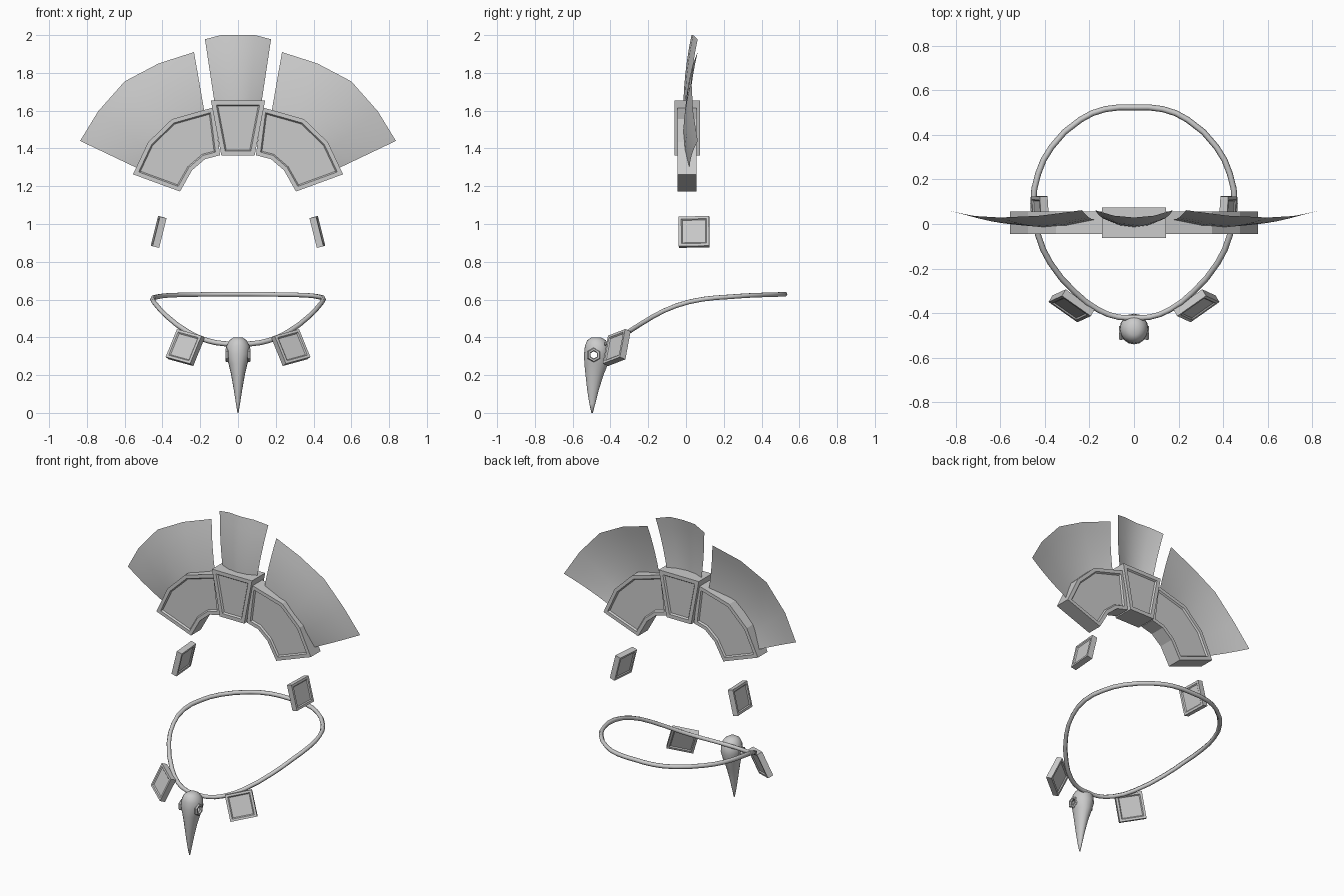
import bpy, bmesh, math
from mathutils import Vector, Matrix

if "Cube" in bpy.data.objects:
    bpy.data.objects.remove(bpy.data.objects["Cube"])


def finish(name, bm, smooth=False):
    bmesh.ops.recalc_face_normals(bm, faces=bm.faces[:])
    me = bpy.data.meshes.new(name)
    bm.to_mesh(me)
    bm.free()
    for p in me.polygons:
        p.use_smooth = smooth
    ob = bpy.data.objects.new(name, me)
    bpy.context.collection.objects.link(ob)
    return ob


def framed_plate(name, pts, d0, d1, rim, step=0.007, depth=0.010, matrix=None):
    """Prism from an XZ outline with a recessed panel on both broad faces."""
    bm = bmesh.new()
    front = [bm.verts.new((x, d0, z)) for x, z in pts]
    back = [bm.verts.new((x, d1, z)) for x, z in pts]
    caps = [bm.faces.new(front), bm.faces.new(back[::-1])]
    n = len(pts)
    for i in range(n):
        j = (i + 1) % n
        bm.faces.new((front[i], back[i], back[j], front[j]))
    bmesh.ops.recalc_face_normals(bm, faces=bm.faces[:])
    for f in caps:
        bmesh.ops.inset_individual(bm, faces=[f], thickness=rim, use_even_offset=True)
        bmesh.ops.inset_individual(bm, faces=[f], thickness=step, depth=-depth,
                                   use_even_offset=True)
    if matrix:
        bm.transform(matrix)
    return finish(name, bm)


def square_tag(name, centre, u, v):
    """Small framed square whose edges follow u and v."""
    u, v = Vector(u).normalized(), Vector(v).normalized()
    w = u.cross(v).normalized()
    v = w.cross(u)
    m = Matrix((u, w, v)).transposed().to_4x4()
    m.translation = Vector(centre)
    h = 0.081
    return framed_plate(name, [(-h, -h), (h, -h), (h, h), (-h, h)], -0.018, 0.018,
                        0.014, 0.006, 0.006, m)


def feather(name, inner, outer, rows=6):
    """Curved sheet between two XZ edges, cupped towards the front."""
    bm = bmesh.new()
    n = len(inner)
    grid = []
    for r in range(rows + 1):
        v = r / rows
        row = []
        for i in range(n):
            u = 2 * i / (n - 1) - 1
            x = inner[i][0] * (1 - v) + outer[i][0] * v
            z = inner[i][1] * (1 - v) + outer[i][1] * v
            row.append(bm.verts.new((x, -0.015 + 0.033 * u * u + 0.044 * v * v, z)))
        grid.append(row)
    for a, b in zip(grid, grid[1:]):
        for i in range(n - 1):
            bm.faces.new((a[i], a[i + 1], b[i + 1], b[i]))
    return finish(name, bm, True)


# Crown centre
framed_plate("crown_centre_plate",
             [(-0.088, 1.362), (0.088, 1.362), (0.144, 1.655), (-0.144, 1.655)],
             -0.062, 0.074, 0.024)
feather("crown_centre_fan",
        [(-0.115, 1.58), (-0.06, 1.58), (0, 1.58), (0.06, 1.58), (0.115, 1.58)],
        [(-0.175, 1.978), (-0.09, 2.0), (0, 2.0), (0.09, 2.0), (0.175, 1.978)])

# Parts that come in left and right pairs
arch = [(0.095, 1.364), (0.175, 1.343), (0.243, 1.285), (0.307, 1.172), (0.556, 1.263),
        (0.476, 1.433), (0.350, 1.555), (0.127, 1.618)]
fan_in = [(0.17, 1.55), (0.28, 1.52), (0.38, 1.45), (0.45, 1.36), (0.50, 1.28)]
fan_out = [(0.233, 1.91), (0.42, 1.85), (0.60, 1.755), (0.74, 1.597), (0.836, 1.44)]
for s, side in ((1, "right"), (-1, "left")):
    def flip(pts):
        return [(s * x, z) for x, z in pts]
    framed_plate("crown_plate_" + side, flip(arch), -0.045, 0.055, 0.022)
    feather("crown_fan_" + side, flip(fan_in), flip(fan_out))
    square_tag("earring_" + side, (s * 0.42, 0.043, 0.958), (s * 0.06, 1, 0.02),
               (s * -0.25, 0, 1))
    square_tag("necklace_tag_" + side, (s * 0.28, -0.367, 0.346),
               (s * 0.135, 0.095, 0.037), (s * -0.065, 0.028, 0.155))

# Necklace cord
half = [(0.13, 0.515, 0.628), (0.24, 0.468, 0.626), (0.37, 0.345, 0.622),
        (0.43, 0.225, 0.614), (0.452, 0.09, 0.602), (0.43, -0.05, 0.568),
        (0.375, -0.175, 0.51), (0.26, -0.31, 0.425), (0.16, -0.385, 0.382),
        (0.07, -0.418, 0.366)]
path = ([(0, 0.523, 0.629)] + half + [(0, -0.42, 0.365)]
        + [(-x, y, z) for x, y, z in reversed(half)])
cu = bpy.data.curves.new("necklace_cord", 'CURVE')
cu.dimensions = '3D'
cu.bevel_depth = 0.0135
cu.bevel_resolution = 1
cu.resolution_u = 2
sp = cu.splines.new('BEZIER')
sp.bezier_points.add(len(path) - 1)
for bp, p in zip(sp.bezier_points, path):
    bp.co = p
    bp.handle_left_type = bp.handle_right_type = 'AUTO'
sp.use_cyclic_u = True
bpy.context.collection.objects.link(bpy.data.objects.new("necklace_cord", cu))

# Fang pendant: rings of (z, half width, front y, back y)
rings = [(0.40, 0.022, -0.50, -0.45), (0.385, 0.045, -0.523, -0.425),
         (0.355, 0.062, -0.535, -0.405), (0.31, 0.065, -0.54, -0.402),
         (0.26, 0.050, -0.538, -0.412), (0.20, 0.036, -0.532, -0.437),
         (0.12, 0.022, -0.523, -0.462), (0.05, 0.011, -0.512, -0.480),
         (0.0, 0.003, -0.501, -0.493)]
bm = bmesh.new()
loops, N = [], 16
for z, hx, y0, y1 in rings:
    loop = []
    for i in range(N):
        a = 2 * math.pi * i / N
        loop.append(bm.verts.new((hx * math.cos(a),
                                  (y0 + y1) / 2 + (y1 - y0) / 2 * math.sin(a), z)))
    loops.append(loop)
for a, b in zip(loops, loops[1:]):
    for i in range(N):
        j = (i + 1) % N
        bm.faces.new((a[i], a[j], b[j], b[i]))
bm.faces.new(loops[0])
bm.faces.new(loops[-1])
fang = finish("fang_pendant", bm, True)

# Hole through the fang, with a six-sided eyelet on each side
bpy.ops.mesh.primitive_cylinder_add(vertices=6, radius=0.024, depth=0.3,
                                    location=(0, -0.488, 0.307),
                                    rotation=(0, math.pi / 2, 0))
cutter = bpy.context.object
cutter.name = "fang_hole_cutter"
cutter.hide_render = True
cutter.hide_set(True)
mod = fang.modifiers.new("hole", 'BOOLEAN')
mod.operation = 'DIFFERENCE'
mod.object = cutter
for s, side in ((1, "right"), (-1, "left")):
    bpy.ops.mesh.primitive_torus_add(major_segments=6, minor_segments=6,
                                     major_radius=0.029, minor_radius=0.010,
                                     location=(s * 0.058, -0.488, 0.307),
                                     rotation=(0, math.pi / 2, 0))
    bpy.context.object.name = "fang_eyelet_" + side
